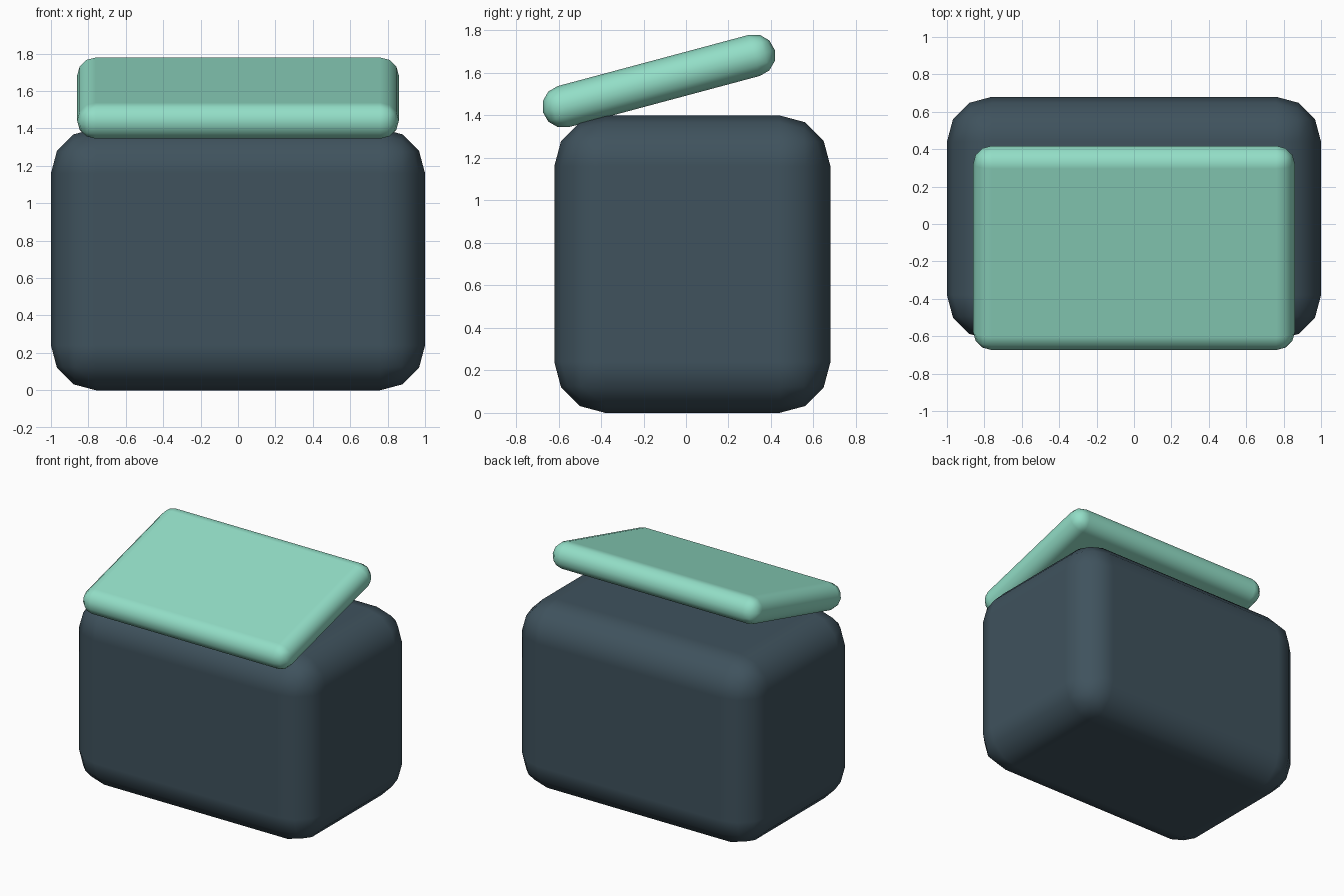
import bpy
from math import radians

if "Cube" in bpy.data.objects:
    bpy.data.objects.remove(bpy.data.objects["Cube"])


def rounded_box(name, size, centre, radius, color, tilt=0):
    bpy.ops.mesh.primitive_cube_add(size=1, location=centre)
    ob = bpy.context.object
    ob.name = name
    ob.scale = size
    bpy.ops.object.transform_apply(location=False, rotation=False, scale=True)
    ob.rotation_euler.x = radians(tilt)
    bpy.ops.object.shade_smooth()
    bevel = ob.modifiers.new("rounding", "BEVEL")
    bevel.width = radius
    bevel.segments = 3
    bevel.limit_method = "NONE"
    bevel.harden_normals = True
    mat = bpy.data.materials.new(name + "_color")
    mat.diffuse_color = color
    mat.use_nodes = True
    mat.node_tree.nodes["Principled BSDF"].inputs["Base Color"].default_value = mat.diffuse_color
    ob.data.materials.append(mat)
    return ob


# Dark main block
rounded_box("body", (2.0, 1.3, 1.4), (0, 0.03, 0.7), 0.24,
            (0.05, 0.085, 0.11, 1))

# Tilted mint slab resting on the front top edge
rounded_box("lid", (1.72, 1.13, 0.2), (0, -0.128, 1.562), 0.0995,
            (0.29, 0.73, 0.57, 1), tilt=15)
